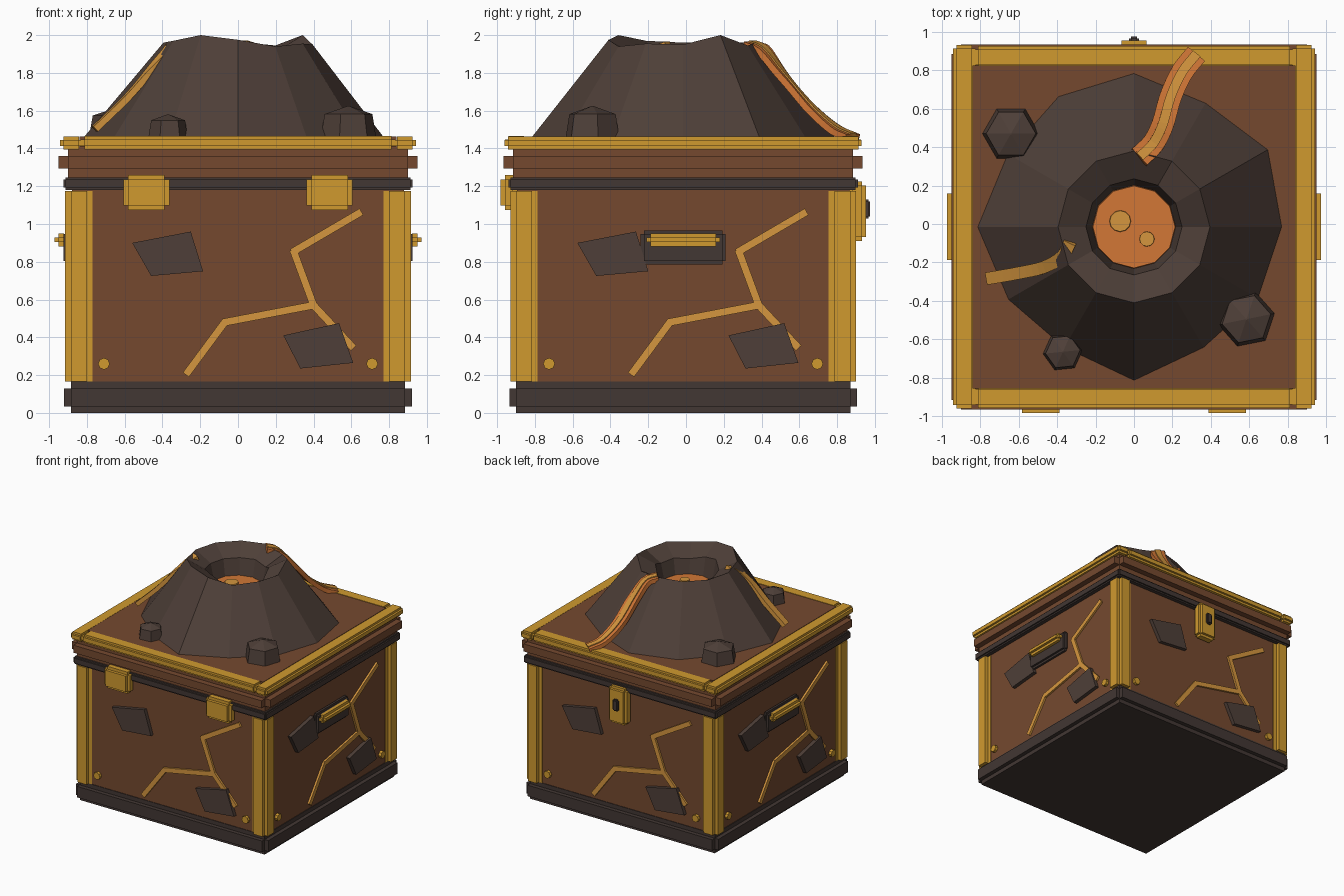
import bpy, bmesh, math
from mathutils import Vector, Matrix

if "Cube" in bpy.data.objects:
    bpy.data.objects.remove(bpy.data.objects["Cube"])

Y0 = -0.015  # the chest sits slightly forward of the origin


def material(name, rgb):
    m = bpy.data.materials.new(name)
    m.diffuse_color = [(c / 255 / 12.92 if c < 11 else ((c / 255 + 0.055) / 1.055) ** 2.4) for c in rgb] + [1]
    m.use_nodes = True
    m.node_tree.nodes["Principled BSDF"].inputs["Base Color"].default_value = m.diffuse_color
    return m


GOLD = material("gold", (208, 154, 47))
BROWN = material("brown_wood", (117, 73, 47))
ROCK = material("rock", (78, 63, 56))
IRON = material("dark_iron", (66, 55, 51))
LAVA = material("lava_orange", (210, 119, 54))
GLOW = material("lava_glow", (213, 150, 62))


def finish(bm, name, mat, side=0):
    """Turn by quarter turns about z, shift to the chest centre, make the object."""
    bmesh.ops.transform(bm, verts=bm.verts,
                        matrix=Matrix.Translation((0, Y0, 0)) @ Matrix.Rotation(side * math.pi / 2, 4, 'Z'))
    bmesh.ops.recalc_face_normals(bm, faces=bm.faces)
    me = bpy.data.meshes.new(name)
    bm.to_mesh(me)
    bm.free()
    me.materials.append(mat)
    ob = bpy.data.objects.new(name, me)
    bpy.context.collection.objects.link(ob)
    return ob


def add_box(bm, lo, hi):
    lo, hi = Vector(lo), Vector(hi)
    bmesh.ops.create_cube(bm, size=1, matrix=Matrix.Translation((lo + hi) / 2) @ Matrix.Diagonal((*(hi - lo), 1)))


def stepped_box(name, lo, hi, c, mat, side=0, axes=(0, 1, 2)):
    """Box with stepped edges: one box per axis, full size along it, shrunk across the others."""
    bm = bmesh.new()
    skip = [a for a in range(3) if a not in axes]
    for a in axes:
        cut = [0 if (i == a or i in skip) else c for i in range(3)]
        add_box(bm, [l + k for l, k in zip(lo, cut)], [h - k for h, k in zip(hi, cut)])
    return finish(bm, name, mat, side)


def prism(bm, poly, d0, d1):
    """Polygon in wall coordinates (u, z) pushed out from depth d0 to d1 on the front."""
    a = [bm.verts.new((u, -d0, z)) for u, z in poly]
    b = [bm.verts.new((u, -d1, z)) for u, z in poly]
    bm.faces.new(a)
    bm.faces.new(b)
    for i in range(len(poly)):
        j = (i + 1) % len(poly)
        bm.faces.new((a[i], a[j], b[j], b[i]))


def rings(bm, loops, cap_start=True, cap_end=True):
    """Skin closed loops of equal length."""
    vs = [[bm.verts.new(p) for p in loop] for loop in loops]
    for a, b in zip(vs, vs[1:]):
        for i in range(len(a)):
            j = (i + 1) % len(a)
            bm.faces.new((a[i], a[j], b[j], b[i]))
    if cap_start:
        bm.faces.new(vs[0])
    if cap_end:
        bm.faces.new(vs[-1])


def circle(r, z, n, cx=0, cy=0, turn=0):
    return [(cx + r * math.cos(turn + math.tau * i / n), cy + r * math.sin(turn + math.tau * i / n), z)
            for i in range(n)]


# chest shell
stepped_box("base", (-.92, -.92, 0), (.92, .92, .165), .035, IRON)
bm = bmesh.new()
add_box(bm, (-.88, -.88, .13), (.88, .88, 1.2))
finish(bm, "body", BROWN)
stepped_box("iron_band", (-.925, -.925, 1.18), (.925, .925, 1.247), .012, IRON)
stepped_box("lid", (-.95, -.95, 1.245), (.95, .95, 1.41), .05, BROWN)
bm = bmesh.new()
add_box(bm, (-.84, -.84, 1.38), (.84, .84, 1.464))
finish(bm, "lid_panel", BROWN)

# gold lid frame
for s, n in ((1, "right"), (-1, "left")):
    x0, x1 = sorted((s * .825, s * .942))
    stepped_box("lid_frame_" + n, (x0, -.945, 1.395), (x1, .945, 1.463), .018, GOLD)
for s, n in ((1, "back"), (-1, "front")):
    y0, y1 = sorted((s * .825, s * .942))
    stepped_box("lid_frame_" + n, (-.83, y0, 1.395), (.83, y1, 1.466), .018, GOLD)

# details repeated on each of the four walls
crack = [(-.27, .21), (-.07, .48), (.4, .57), (.295, .855), (.645, 1.06)]
segments = list(zip(crack, crack[1:])) + [((.4, .57), (.605, .35))]
slabs = [[(-.56, .9), (-.25, .96), (-.185, .75), (-.46, .725)],
         [(.24, .41), (.535, .475), (.61, .265), (.33, .235)]]
for side, n in enumerate(("front", "right", "back", "left")):
    stepped_box("corner_post_" + n, (-.915, -.915, .165), (-.77, -.77, 1.175), .03, GOLD, side, (0, 1))
    bm = bmesh.new()
    for p, q in segments:
        p, q = Vector(p), Vector(q)
        t = (q - p).normalized()
        w = Vector((-t.y, t.x)) * .02
        p, q = p - t * .01, q + t * .01
        prism(bm, [p + w, p - w, q - w, q + w], .87, .897)
    finish(bm, "glowing_crack_" + n, GLOW, side)
    bm = bmesh.new()
    for poly in slabs:
        prism(bm, poly, .87, .912)
    finish(bm, "rock_slabs_" + n, ROCK, side)
    bm = bmesh.new()
    for s in (-1, 1):
        prism(bm, [(s * .71 + x, .26 + y) for x, y, _ in circle(.031, 0, 8)], .87, .905)
    finish(bm, "rivets_" + n, GOLD, side)
    if n in ("right", "left"):
        stepped_box("handle_plate_" + n, (-.225, -.925, .785), (.225, -.87, .965), .018, IRON, side)
        stepped_box("handle_" + n, (-.195, -.972, .882), (.195, -.9, .95), .022, GOLD, side)

# hinges on the front, clasp on the back
for s in (-1, 1):
    stepped_box("hinge", (s * .485 - .122, -.967, 1.073), (s * .485 + .122, -.875, 1.26), .025, GOLD)
stepped_box("clasp", (-.087, .875, .91), (.087, .969, 1.225), .022, GOLD)
stepped_box("keyhole", (-.026, .955, 1.03), (.026, .99, 1.13), .01, IRON)

# volcano cone with an uneven rim and a crater
foot = [.775, .81, .75, .805, .79, .765, .82, .76, .73, .805, .73, .75]
rim_z = [1.95, 2.0, 1.945, 1.965, 1.96, 1.96, 1.96, 1.97, 2.0, 1.975, 1.94, 1.955]


def jagged(radii, heights):
    return [(r * math.cos(k * math.pi / 6), r * math.sin(k * math.pi / 6), z)
            for k, (r, z) in enumerate(zip(radii, heights))]


bm = bmesh.new()
rings(bm, [jagged(foot, [1.455] * 12), jagged([.395] * 12, rim_z),
           jagged([.25] * 12, [z - .08 for z in rim_z]), jagged([.212] * 12, [1.7] * 12)])
finish(bm, "volcano", ROCK)

# lava pool and bubbles
bm = bmesh.new()
rings(bm, [circle(.222, 1.69, 12), circle(.214, 1.745, 12)])
finish(bm, "lava_pool", LAVA)
for x, y, r in ((-.072, .03, .057), (.067, -.063, .04)):
    bm = bmesh.new()
    rings(bm, [circle(r, 1.74, 12, x, y), circle(r * .95, 1.757, 12, x, y)])
    finish(bm, "lava_bubble", GLOW)

# loose rocks on the lid
for x, y, r, h, turn in ((-.64, .485, .15, .15, 0), (.585, -.48, .15, .16, .2), (-.37, -.65, .105, .115, .1)):
    bm = bmesh.new()
    rings(bm, [circle(r, 1.455, 6, x, y, turn), circle(r * .86, 1.465 + h * .73, 6, x, y, turn),
               circle(.004, 1.465 + h, 6, x, y, turn)])
    finish(bm, "loose_rock", ROCK)


def smooth_path(pts, steps=4):
    """Catmull-Rom curve through the points."""
    p = [Vector(q) for q in pts]
    p = [2 * p[0] - p[1]] + p + [2 * p[-1] - p[-2]]
    out = []
    for a, b, c, d in zip(p, p[1:], p[2:], p[3:]):
        for i in range(steps):
            t = i / steps
            out.append(.5 * (2 * b + (c - a) * t + (2 * a - 5 * b + 4 * c - d) * t ** 2
                             + (3 * b - a - 3 * c + d) * t ** 3))
    return out + [p[-2]]


def stream(name, pts, width, lift, depth, mat):
    path = smooth_path([(x, y - Y0, z) for x, y, z in pts])
    loops = []
    for i, p in enumerate(path):
        t = path[min(i + 1, len(path) - 1)] - path[max(i - 1, 0)]
        w = Vector((-t.y, t.x, 0)).normalized() * width / 2
        up = w.cross(t).normalized()
        up = -up if up.z < 0 else up
        top, bottom = p + up * lift, p - up * depth
        loops.append([top + w, top - w, bottom - w, bottom + w])
    bm = bmesh.new()
    rings(bm, loops)
    finish(bm, name, mat)


# lava streams down the slope
back = [(.03, .35, 1.965), (.1, .42, 1.93), (.15, .52, 1.80), (.19, .66, 1.635), (.25, .79, 1.52), (.325, .885, 1.475)]
stream("lava_stream_back", back, .115, 0, .035, LAVA)
stream("lava_stream_core", back, .05, .008, .02, GLOW)
left = [(-.335, -.1, 1.965), (-.375, -.17, 1.93), (-.47, -.225, 1.83), (-.6, -.255, 1.68), (-.77, -.285, 1.515)]
stream("lava_stream_left", left, .065, 0, .035, GLOW)
